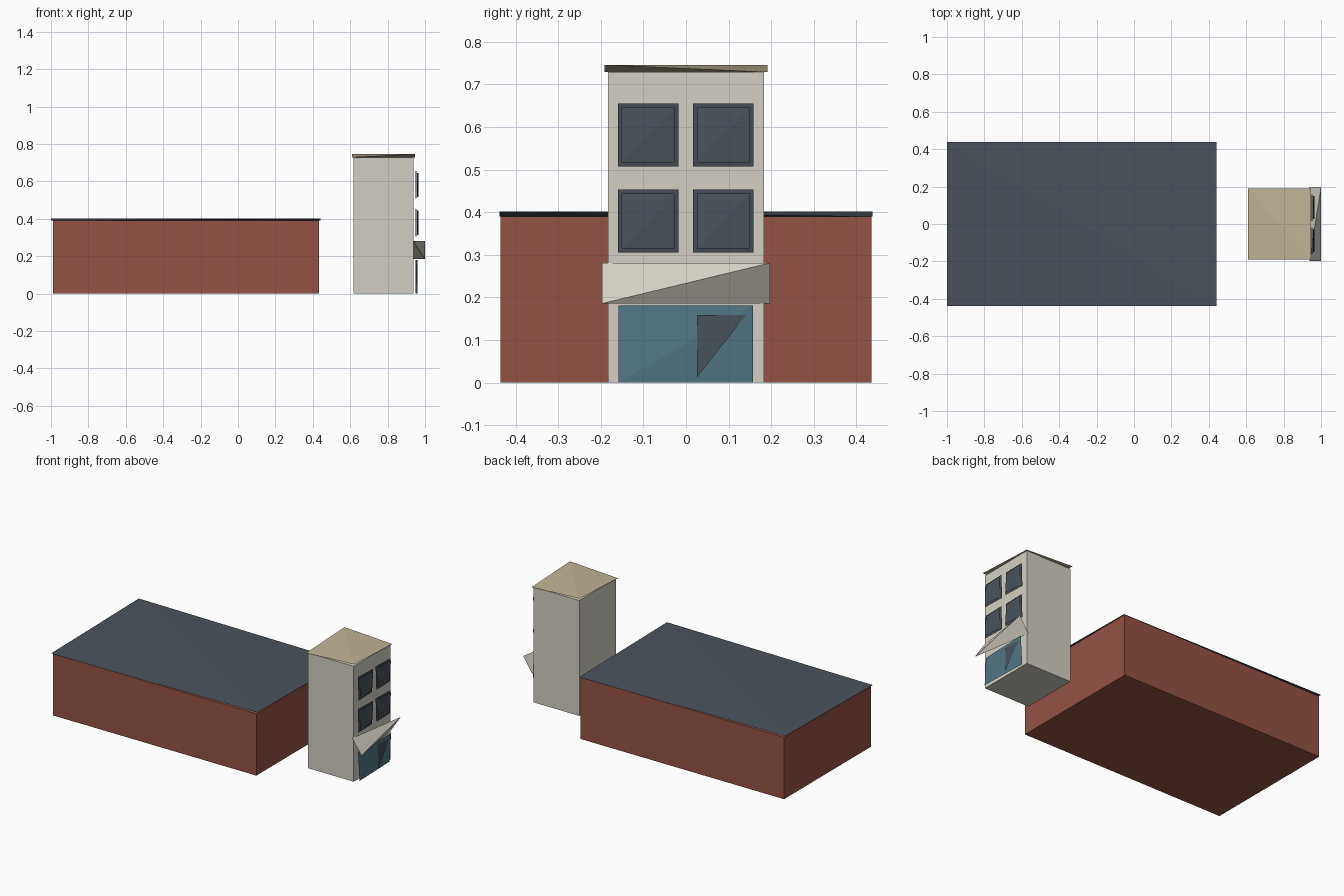
import bpy, bmesh
from itertools import product

if "Cube" in bpy.data.objects:
    bpy.data.objects.remove(bpy.data.objects["Cube"])


def linear(c):
    c /= 255
    return c / 12.92 if c <= 0.04045 else ((c + 0.055) / 1.055) ** 2.4


def material(name, rgb):
    m = bpy.data.materials.new(name)
    m.diffuse_color = (*[linear(c) for c in rgb], 1)
    m.use_nodes = True
    m.node_tree.nodes["Principled BSDF"].inputs["Base Color"].default_value = m.diffuse_color
    return m


brick = material("red_brick", (148, 82, 69))
slate = material("slate", (74, 83, 92))
frame = material("dark_frame", (68, 75, 85))
teal = material("teal_glass", (82, 118, 132))
tan = material("tan_roof", (193, 180, 152))
cream = material("cream_wall", (212, 207, 195))


def solid(name, mat, x, y, z, twist=0, corners=None):
    """Hull of a box's corners; twist +1/-1 keeps alternate corners only (a wedge)."""
    bm = bmesh.new()
    for i, j, k in product((0, 1), repeat=3):
        sign = (2 * i - 1) * (2 * j - 1) * (2 * k - 1)
        if twist == 0 or sign == twist:
            bm.verts.new((x[i], y[j], z[k]))
    bmesh.ops.convex_hull(bm, input=bm.verts)
    bmesh.ops.dissolve_limit(bm, angle_limit=0.0005, verts=bm.verts, edges=bm.edges)
    bmesh.ops.recalc_face_normals(bm, faces=bm.faces)
    finish(name, mat, bm)


def finish(name, mat, bm):
    me = bpy.data.meshes.new(name)
    bm.to_mesh(me)
    bm.free()
    me.materials.append(mat)
    bpy.context.collection.objects.link(bpy.data.objects.new(name, me))


# Long low hall and its thin sloping roof
solid("hall_walls", brick, (-0.99, 0.433), (-0.435, 0.435), (0, 0.39))
solid("hall_roof", slate, (-1, 0.44), (-0.438, 0.438), (0.39, 0.402), -1)

# Tower and its folded roof
solid("tower_walls", cream, (0.618, 0.937), (-0.183, 0.183), (0, 0.729))
solid("tower_roof", tan, (0.61, 0.945), (-0.191, 0.191), (0.729, 0.746), -1)

# Twisted awning over the entrance
solid("awning", cream, (0.937, 1.0), (-0.197, 0.197), (0.186, 0.281), 1)

# Four windows, each a frame with a pane in front
for row, z0 in (("lower", 0.306), ("upper", 0.508)):
    for side, y0 in (("left", -0.16), ("right", 0.017)):
        y1, z1, t = y0 + 0.142, z0 + 0.147, 0.009
        solid(f"{row}_{side}_window_frame", frame, (0.95, 0.955), (y0, y1), (z0, z1), 1)
        solid(f"{row}_{side}_window_pane", slate, (0.956, 0.964),
              (y0 + t, y1 - t), (z0 + t, z1 - t), 1)

# Glass shop front
solid("shop_front", teal, (0.95, 0.96), (-0.158, 0.157), (0.001, 0.181), 1)

# Triangular door panel
bm = bmesh.new()
bm.faces.new([bm.verts.new(p) for p in
              ((0.962, 0.026, 0.013), (0.962, 0.141, 0.159), (0.962, 0.026, 0.159))])
finish("door_panel", slate, bm)
